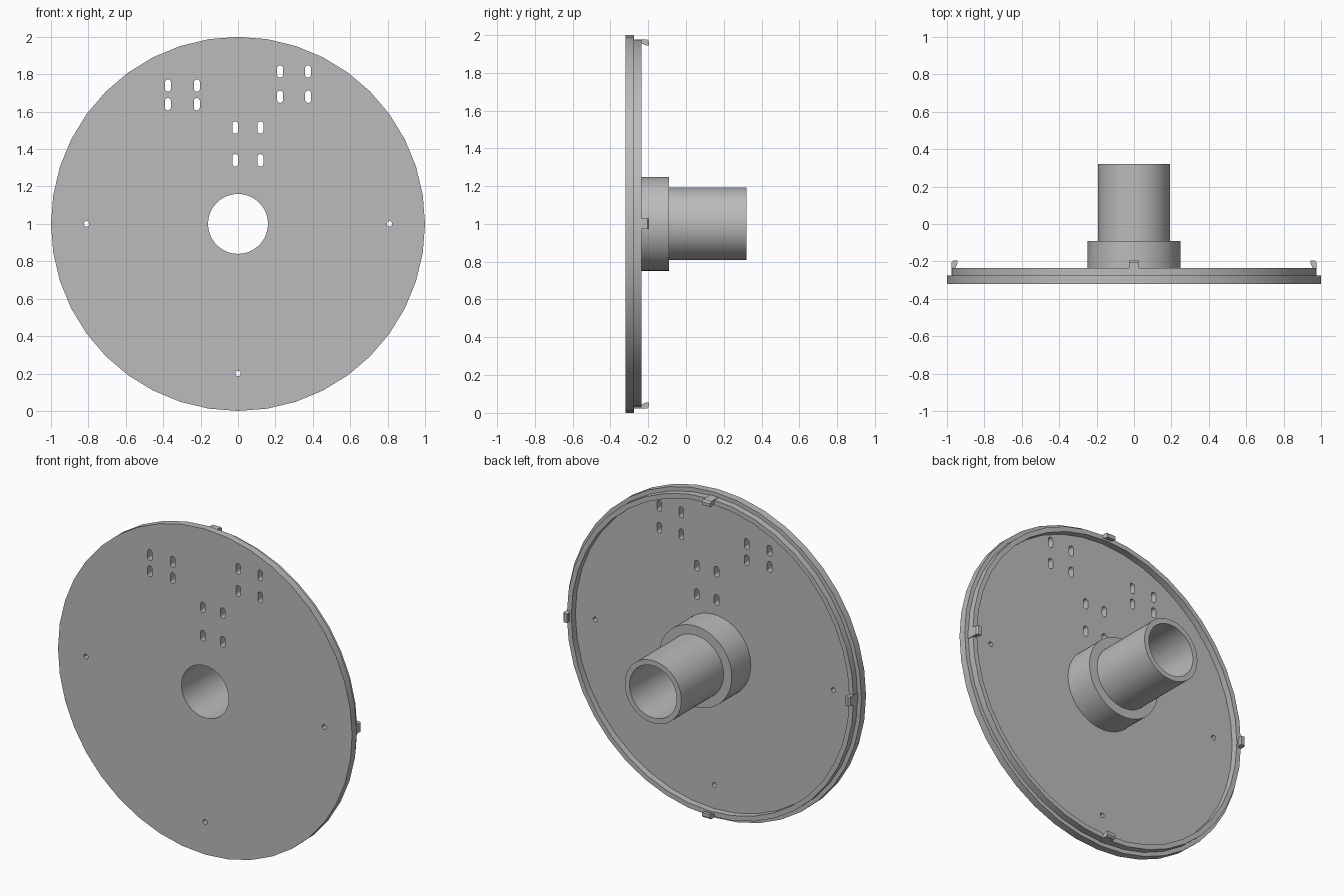
import bpy, bmesh, math
from mathutils import Matrix

if "Cube" in bpy.data.objects:
    bpy.data.objects.remove(bpy.data.objects["Cube"])

grey = bpy.data.materials.new("plain grey")
grey.use_nodes = True
COLOUR = (0.5, 0.5, 0.5, 1)
grey.diffuse_color = COLOUR
grey.node_tree.nodes["Principled BSDF"].inputs["Base Color"].default_value = COLOUR

CENTRE = 1.0                       # height of the axle
FRONT, STEP, RIM_TOP, BACK = -0.32, -0.275, -0.235, 0.32
BORE = 0.16


def finish(name, bm):
    bmesh.ops.recalc_face_normals(bm, faces=bm.faces)
    mesh = bpy.data.meshes.new(name)
    bm.to_mesh(mesh)
    bm.free()
    mesh.materials.append(grey)
    ob = bpy.data.objects.new(name, mesh)
    bpy.context.collection.objects.link(ob)
    return ob


def smooth(ob):
    bpy.ops.object.select_all(action="DESELECT")
    ob.select_set(True)
    bpy.context.view_layer.objects.active = ob
    bpy.ops.object.shade_smooth_by_angle(angle=math.radians(30))


def lathe(name, profile, sides):
    """Turn a closed (radius, y) profile around the axle."""
    bm = bmesh.new()
    rings = []
    for i in range(sides):
        a = math.tau * i / sides
        rings.append([bm.verts.new((r * math.sin(a), y, CENTRE + r * math.cos(a)))
                      for r, y in profile])
    n = len(profile)
    for i in range(sides):
        p, q = rings[i], rings[(i + 1) % sides]
        for j in range(n):
            k = (j + 1) % n
            bm.faces.new((p[j], p[k], q[k], q[j]))
    return finish(name, bm)


def prism(bm, outline, y0, y1):
    """Extrude an (x, z) outline along y."""
    face = bm.faces.new([bm.verts.new((x, y0, z)) for x, z in outline])
    out = bmesh.ops.extrude_face_region(bm, geom=[face])
    moved = [v for v in out["geom"] if isinstance(v, bmesh.types.BMVert)]
    bmesh.ops.translate(bm, verts=moved, vec=(0, y1 - y0, 0))


def slot(x, z, radius, half_straight, sides):
    """Round outline, stretched upright when half_straight is above zero."""
    pts = []
    for i in range(sides):
        a = math.tau * (i + 0.5) / sides
        s = math.sin(a)
        pts.append((x + radius * math.cos(a),
                    z + radius * s + math.copysign(half_straight, s)))
    return pts


# Face plate
bm = bmesh.new()
prism(bm, [(math.sin(math.tau * i / 40), CENTRE + math.cos(math.tau * i / 40))
           for i in range(40)], FRONT, STEP)
plate = finish("face_plate", bm)

# Bore, screw holes and mounting slots cut through the plate
bm = bmesh.new()
cut = (FRONT - 0.1, STEP + 0.1)
prism(bm, [(BORE * math.sin(math.tau * i / 64), CENTRE + BORE * math.cos(math.tau * i / 64))
           for i in range(64)], *cut)
for x, z in ((-0.81, 1), (0.81, 1), (0, 0.2)):
    prism(bm, slot(x, z, 0.015, 0, 12), *cut)
for xs, zs in (((-0.375, -0.22), (1.74, 1.64)),
               ((0.225, 0.375), (1.815, 1.68)),
               ((-0.015, 0.12), (1.515, 1.34))):
    for x in xs:
        for z in zs:
            prism(bm, slot(x, z, 0.016, 0.017, 16), *cut)
cutter = finish("hole_cutter", bm)
cutter.hide_render = True
mod = plate.modifiers.new("holes", "BOOLEAN")
mod.object = cutter
mod.solver = "EXACT"
bpy.context.view_layer.objects.active = plate
bpy.ops.object.modifier_apply(modifier=mod.name)
bpy.data.objects.remove(cutter)
smooth(plate)

# Raised rim on the back
smooth(lathe("rim", [(0.945, STEP), (0.975, STEP), (0.975, RIM_TOP), (0.945, RIM_TOP)], 40))

# Stepped hub: wide collar, then the tube
smooth(lathe("hub", [(BORE, STEP), (0.248, STEP), (0.248, -0.09), (0.192, -0.09),
                     (0.192, BACK), (BORE, BACK)], 64))

# Four snap hooks around the rim
HOOK = [(0.976, STEP), (0.976, -0.205), (0.966, -0.195), (0.945, -0.195),
        (0.945, -0.212), (0.955, RIM_TOP), (0.955, STEP)]
for i, side in enumerate(("top", "left", "bottom", "right")):
    bm = bmesh.new()
    face = bm.faces.new([bm.verts.new((-0.028, y, r)) for r, y in HOOK])
    out = bmesh.ops.extrude_face_region(bm, geom=[face])
    moved = [v for v in out["geom"] if isinstance(v, bmesh.types.BMVert)]
    bmesh.ops.translate(bm, verts=moved, vec=(0.056, 0, 0))
    bm.transform(Matrix.Translation((0, 0, CENTRE)) @ Matrix.Rotation(i * math.pi / 2, 4, "Y"))
    finish("hook_" + side, bm)
